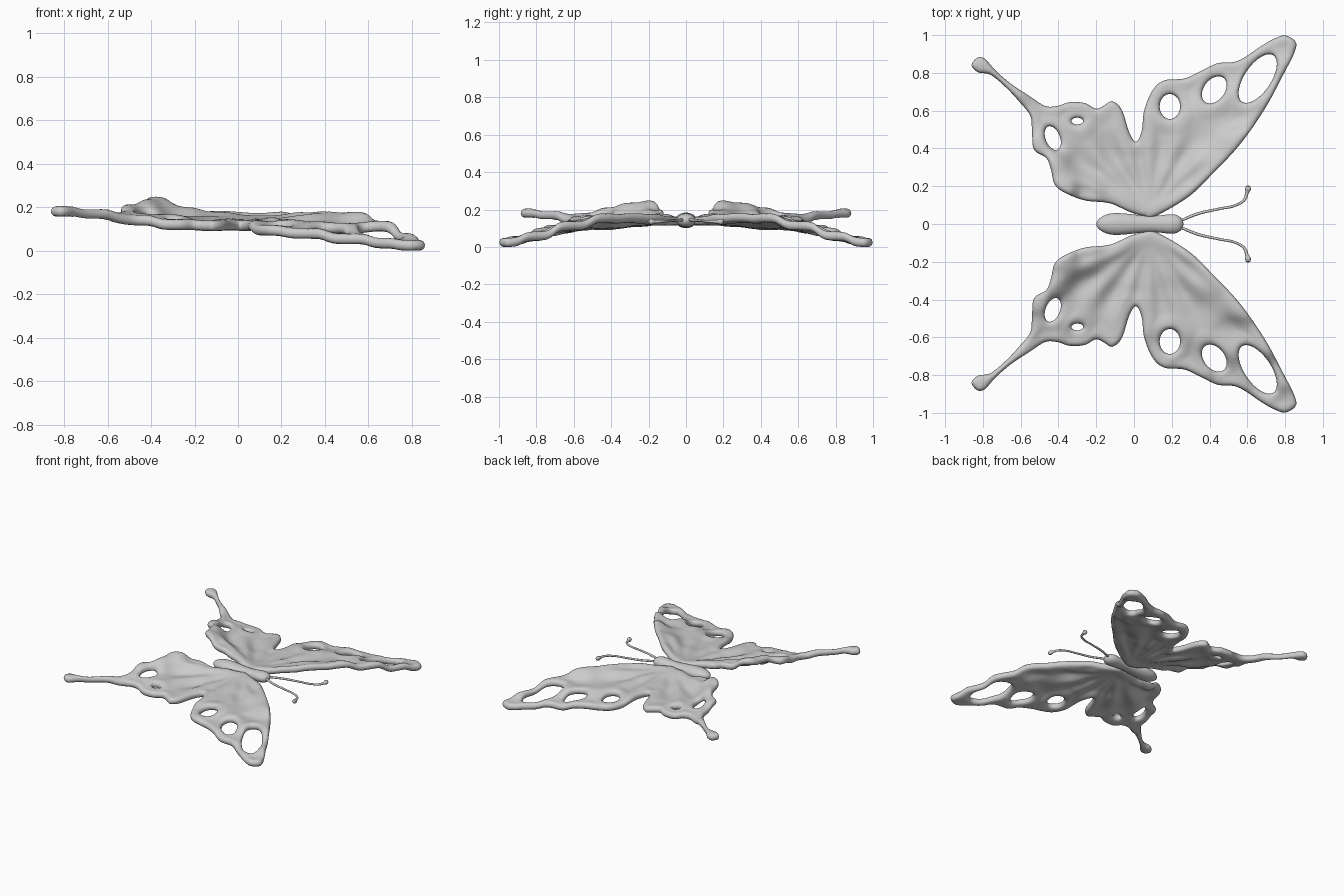
import bpy, bmesh, math
from mathutils import Vector, kdtree
from mathutils.geometry import delaunay_2d_cdt

if "Cube" in bpy.data.objects:
    bpy.data.objects.remove(bpy.data.objects["Cube"])

# Wing outline seen from above (left side, +y), smoothed as a closed spline
OUTLINE = [(.11, .04), (.29, .145), (.42, .27), (.56, .42), (.69, .605), (.79, .79), (.85, .91),
           (.855, .965), (.80, .998), (.74, .98), (.67, .94), (.59, .885), (.53, .858), (.44, .85),
           (.345, .805), (.265, .77), (.16, .76), (.10, .71), (.055, .605), (.04, .49), (.01, .435),
           (-.025, .485), (-.065, .605), (-.115, .65), (-.155, .63), (-.20, .61), (-.26, .64),
           (-.34, .645), (-.405, .625), (-.47, .625), (-.55, .675), (-.655, .745), (-.735, .815),
           (-.79, .875), (-.83, .88), (-.86, .84), (-.825, .803), (-.76, .79), (-.68, .725),
           (-.605, .645), (-.55, .575), (-.54, .50), (-.53, .395), (-.465, .35), (-.44, .29),
           (-.42, .21), (-.365, .165), (-.26, .125), (-.13, .11), (-.025, .065), (.05, .042)]
# Holes: centre x, y, half length, half width, angle
HOLES = [(.19, .622, .066, .054, 90), (.425, .71, .08, .055, 52), (.655, .77, .148, .07, 56),
         (-.43, .455, .066, .038, 112), (-.30, .545, .031, .018, 0)]
# Height of the wing sheet at scattered places
FORE_Z = [(.1, .05, .135), (.29, .15, .15), (.42, .27, .155), (.56, .42, .153), (.69, .6, .11),
          (.8, .8, .055), (.84, .96, .02), (.78, .98, .02), (.67, .94, .03), (.5, .85, .05),
          (.3, .78, .075), (.12, .7, .09), (.04, .5, .11), (.2, .4, .118), (.35, .5, .115),
          (.5, .6, .1), (.2, .2, .13)]
HIND_Z = [(-.1, .12, .15), (-.25, .13, .175), (-.38, .18, .225), (-.44, .3, .21), (-.53, .4, .185),
          (-.55, .55, .155), (-.47, .62, .135), (-.3, .63, .115), (-.12, .63, .11), (-.1, .4, .115),
          (-.25, .35, .135), (-.35, .45, .14), (-.65, .72, .165), (-.82, .85, .177), (0, .25, .122)]
STEP, EDGE_R = .0125, .024


def spline(points, step=.01):
    out, n = [], len(points)
    for i in range(n):
        a, b, c, d = (Vector(points[(i + k) % n]) for k in (-1, 0, 1, 2))
        m = max(2, round((c - b).length / step))
        for j in range(m):
            t = j / m
            out.append(.5 * (2 * b + (c - a) * t + (2 * a - 5 * b + 4 * c - d) * t ** 2
                             + (3 * b - a - 3 * c + d) * t ** 3))
    return out


def ellipse(cx, cy, a, b, deg):
    n = max(18, round(math.pi * (a + b) / .01))
    ca, sa = math.cos(math.radians(deg)), math.sin(math.radians(deg))
    pts = []
    for i in range(n):
        u = 2 * math.pi * i / n
        p, q = a * math.cos(u), b * math.sin(u)
        pts.append(Vector((cx + p * ca - q * sa, cy + p * sa + q * ca)))
    return pts


loops = [spline(OUTLINE)] + [ellipse(*h) for h in HOLES]
SEGS = [(l[i - 1].x, l[i - 1].y, l[i].x, l[i].y) for l in loops for i in range(len(l))]
rim = [p for l in loops for p in l]
tree = kdtree.KDTree(len(rim))
for i, p in enumerate(rim):
    tree.insert((p.x, p.y, 0), i)
tree.balance()


def inside(x, y):
    odd = False
    for x0, y0, x1, y1 in SEGS:
        if (y0 > y) != (y1 > y) and x < x0 + (y - y0) / (y1 - y0) * (x1 - x0):
            odd = not odd
    return odd


def rim_dist(x, y):
    return tree.find((x, y, 0))[2]


def height(x, y):
    total = weight = 0
    for px, py, pz in FORE_Z + HIND_Z:
        w = 1 / ((x - px) ** 2 + (y - py) ** 2 + .003) ** 2
        total += w * pz
        weight += w
    # soft veins fanning out from the wing root
    r, ang = math.hypot(x - .08, y - .06), math.atan2(y - .06, x - .08)
    fan = max(0, 1 - abs(r - .36) / .26) * min(1, rim_dist(x, y) / .07)
    return total / weight + .009 * fan * math.sin(ang * 17)


def half_thickness(d):
    t = EDGE_R * math.sqrt(1 - (1 - min(d / EDGE_R, 1)) ** 2)
    k = min(max((d - .03) / .07, 0), 1)
    return t * (1 - .35 * k * k * (3 - 2 * k))


# Flat triangulated wing: rim, two inset rings, then an even grid
pts, edges = list(rim), []
start = 0
for l in loops:
    n = len(l)
    edges += [(start + i, start + (i + 1) % n) for i in range(n)]
    start += n
    for off in (.004, .011):
        for i in range(n):
            t = (l[(i + 1) % n] - l[i - 1]).normalized()
            for s in (1, -1):
                q = l[i] + Vector((-t.y, t.x)) * off * s
                if rim_dist(q.x, q.y) > off * .9 and inside(q.x, q.y):
                    pts.append(q)
for j in range(int(1.02 / STEP)):
    for i in range(int(1.76 / STEP)):
        x, y = -.88 + (i + .5 * (j % 2)) * STEP, j * STEP
        if inside(x, y) and rim_dist(x, y) > .017:
            pts.append(Vector((x, y)))
res = delaunay_2d_cdt(pts, edges, [], 0, 1e-5)
verts2d, tris, orig = res[0], res[2], res[3]
on_rim = [any(o < len(rim) for o in src) for src in orig]
tris = [f for f in tris if inside(sum(verts2d[i].x for i in f) / 3, sum(verts2d[i].y for i in f) / 3)]
used = sorted({i for f in tris for i in f})
sheet = {i: (verts2d[i].x, verts2d[i].y, height(*verts2d[i]),
             0 if on_rim[i] else half_thickness(rim_dist(*verts2d[i]))) for i in used}
floor = min(z - t for x, y, z, t in sheet.values())


def finish(name, bm):
    bmesh.ops.recalc_face_normals(bm, faces=bm.faces)
    for f in bm.faces:
        f.smooth = True
    me = bpy.data.meshes.new(name)
    bm.to_mesh(me)
    bm.free()
    ob = bpy.data.objects.new(name, me)
    bpy.context.collection.objects.link(ob)
    return ob


def wing(name, side):
    bm = bmesh.new()
    top, low = {}, {}
    for i, (x, y, z, t) in sheet.items():
        top[i] = bm.verts.new((x, y * side, z + t - floor))
        low[i] = top[i] if on_rim[i] else bm.verts.new((x, y * side, z - t - floor))
    for f in tris:
        bm.faces.new([top[i] for i in f])
        if not all(on_rim[i] for i in f):
            bm.faces.new([low[i] for i in reversed(f)])
    finish(name, bm)


wing("left_wing", 1)
wing("right_wing", -1)

# Body: abdomen, waist and head turned along x
PROFILE = [(-.2, .004), (-.195, .018), (-.18, .034), (-.15, .051), (-.11, .06), (-.05, .057), (.02, .048),
           (.08, .042), (.13, .044), (.18, .052), (.215, .053), (.24, .043), (.255, .027), (.262, .004)]
bm = bmesh.new()
rings = [[bm.verts.new((x, r * math.cos(a), .142 + .72 * r * math.sin(a)))
          for a in (2 * math.pi * k / 24 for k in range(24))] for x, r in PROFILE]
for r0, r1 in zip(rings, rings[1:]):
    for k in range(24):
        bm.faces.new((r0[k], r0[k - 1], r1[k - 1], r1[k]))
bm.faces.new(rings[0])
bm.faces.new(rings[-1])
body = finish("body", bm)
body.modifiers.new("smooth", 'SUBSURF').levels = 1

# Antennae: thin curved stalks with a small club
STALK = [(.24, .015, .145, .9), (.34, .055, .142, .9), (.45, .08, .14, .8), (.54, .10, .138, .8),
         (.585, .13, .136, .9), (.598, .165, .135, 1.1), (.603, .185, .135, 1.9),
         (.603, .198, .135, 1.5), (.603, .205, .135, .2)]
for name, side in (("left_antenna", 1), ("right_antenna", -1)):
    cu = bpy.data.curves.new(name, 'CURVE')
    cu.dimensions = '3D'
    cu.bevel_depth, cu.bevel_resolution, cu.use_fill_caps = .0085, 3, True
    sp = cu.splines.new('BEZIER')
    sp.bezier_points.add(len(STALK) - 1)
    for bp, (x, y, z, r) in zip(sp.bezier_points, STALK):
        bp.co, bp.radius = (x, y * side, z), r
        bp.handle_left_type = bp.handle_right_type = 'AUTO'
    bpy.context.collection.objects.link(bpy.data.objects.new(name, cu))
